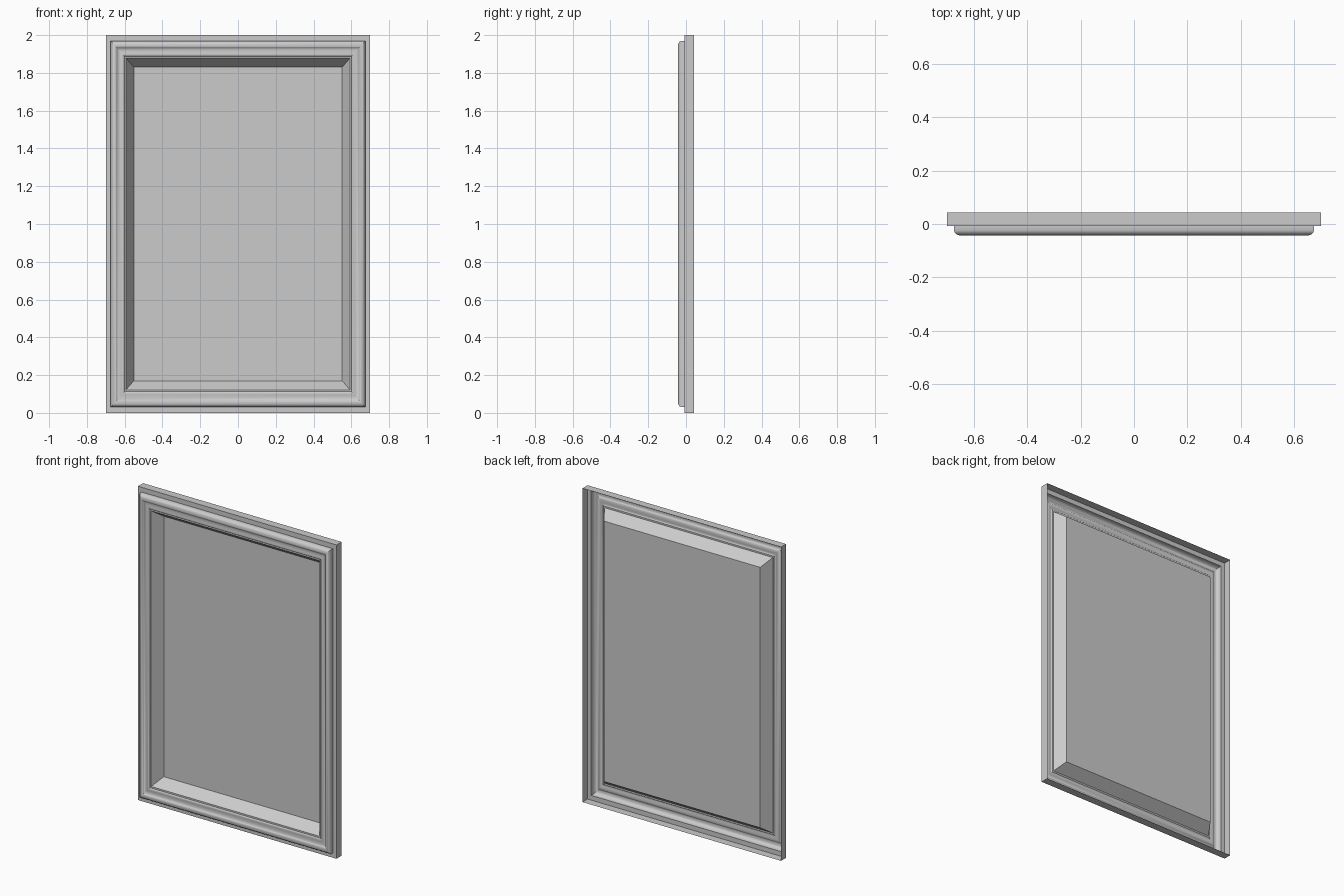
import bpy, bmesh, math

if "Cube" in bpy.data.objects:
    bpy.data.objects.remove(bpy.data.objects["Cube"])

HALF_W, HEIGHT = 0.70, 2.0
KX = 0.875  # side rails are slightly narrower than top and bottom rails


def ring(bm, inset, y):
    # mitred rectangular loop at a given inset and depth
    x = HALF_W - inset * KX
    z0, z1 = inset, HEIGHT - inset
    return [bm.verts.new((a, y, b)) for a, b in
            ((-x, z0), (x, z0), (x, z1), (-x, z1))]


def shell(name, profile, close=False):
    bm = bmesh.new()
    loops = [ring(bm, d, y) for d, y in profile]
    for a, b in zip(loops, loops[1:]):
        for i in range(4):
            j = (i + 1) % 4
            bm.faces.new((a[i], a[j], b[j], b[i]))
    if close:
        bm.faces.new(loops[-1])
    mesh = bpy.data.meshes.new(name)
    bm.to_mesh(mesh)
    bm.free()
    obj = bpy.data.objects.new(name, mesh)
    bpy.context.collection.objects.link(obj)
    bpy.context.view_layer.objects.active = obj
    obj.select_set(True)
    bpy.ops.object.shade_smooth_by_angle(angle=math.radians(35))
    obj.select_set(False)
    return obj


# open-backed moulding: outer wall, step, rounded crest, cove, inner bead
shell("frame_moulding", [
    (0.0, 0.043), (0.0, -0.008), (0.030, -0.008), (0.030, -0.024),
    (0.033, -0.031), (0.039, -0.037), (0.047, -0.041), (0.055, -0.043),
    (0.062, -0.041), (0.067, -0.036), (0.072, -0.032), (0.080, -0.030),
    (0.090, -0.031), (0.097, -0.033), (0.104, -0.033), (0.109, -0.030),
    (0.112, -0.027), (0.122, -0.027)])

# sloped reveal with the flat back panel
shell("recessed_panel", [(0.122, -0.027), (0.170, 0.040)], close=True)
